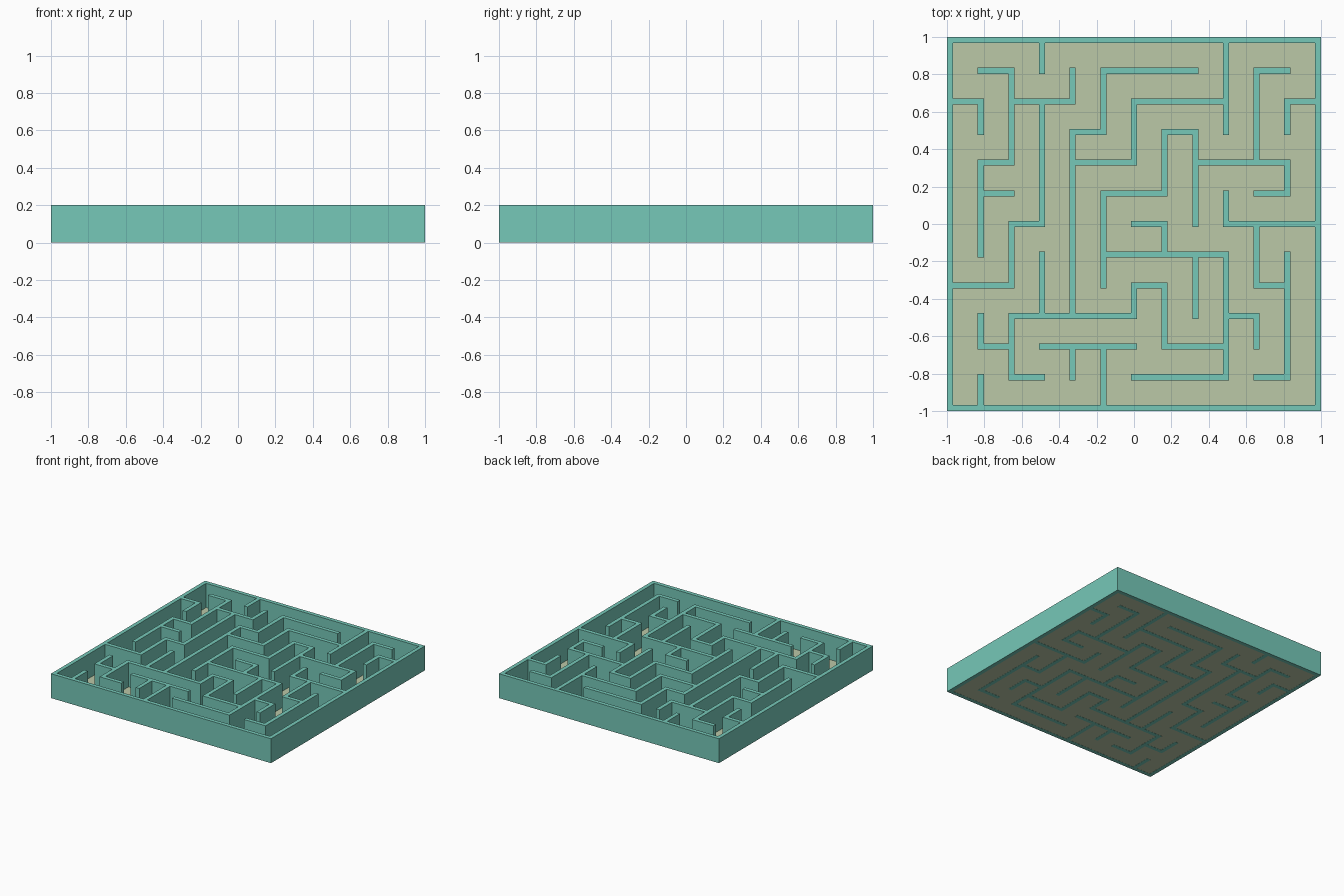
import bpy, bmesh

if "Cube" in bpy.data.objects:
    bpy.data.objects.remove(bpy.data.objects["Cube"])

CELLS = 12
PITCH = 2 / (CELLS + 0.2)      # spacing of wall centre lines
HALF = PITCH * 0.1             # half the wall thickness
HEIGHT = 0.2

# Wall runs on each grid line: line index -> (start, end) in cells
ACROSS = {
    0: [(0, 12)], 12: [(0, 12)],
    1: [(2, 3), (6, 9), (10, 11)],
    2: [(1, 2), (3, 6), (7, 9)],
    3: [(2, 6), (9, 10)],
    4: [(0, 2), (6, 7), (10, 11)],
    5: [(5, 9)],
    6: [(2, 3), (6, 7), (9, 12)],
    7: [(1, 2), (5, 7), (10, 11)],
    8: [(1, 2), (4, 6), (8, 11)],
    9: [(4, 5), (7, 8)],
    10: [(0, 1), (2, 4), (6, 9), (11, 12)],
    11: [(1, 2), (5, 8), (10, 11)],
}
ALONG = {
    0: [(0, 12)], 12: [(0, 12)],
    1: [(0, 1), (2, 3), (5, 8), (9, 10)],
    2: [(1, 3), (4, 6), (8, 11)],
    3: [(3, 5), (6, 10), (11, 12)],
    4: [(1, 2), (3, 9), (10, 11)],
    5: [(0, 2), (4, 7), (9, 11)],
    6: [(3, 4), (8, 10)],
    7: [(2, 4), (5, 6), (7, 9)],
    8: [(3, 5), (6, 9)],
    9: [(1, 5), (6, 7), (9, 12)],
    10: [(2, 3), (4, 6), (8, 11)],
    11: [(1, 5), (7, 8), (9, 10)],
}


def material(name, rgb):
    mat = bpy.data.materials.new(name)
    mat.diffuse_color = (*rgb, 1)
    mat.use_nodes = True
    mat.node_tree.nodes["Principled BSDF"].inputs["Base Color"].default_value = mat.diffuse_color
    return mat


def finish(bm, name, mat):
    mesh = bpy.data.meshes.new(name)
    bm.to_mesh(mesh)
    bm.free()
    mesh.materials.append(mat)
    obj = bpy.data.objects.new(name, mesh)
    bpy.context.collection.objects.link(obj)
    return obj


def edge(k):
    """Position of the k-th tile edge; even tiles are wall-wide, odd are open."""
    return (k // 2 - CELLS / 2) * PITCH + (HALF if k % 2 else -HALF)


# Mark solid tiles so joined walls form one clean shell
solid = set()
for line, runs in ACROSS.items():
    for a, b in runs:
        solid |= {(k, 2 * line) for k in range(2 * a, 2 * b + 1)}
for line, runs in ALONG.items():
    for a, b in runs:
        solid |= {(2 * line, k) for k in range(2 * a, 2 * b + 1)}

# Walls: footprint extruded upward
bm = bmesh.new()
corners = {}


def corner(i, j):
    if (i, j) not in corners:
        corners[i, j] = bm.verts.new((edge(i), edge(j), 0))
    return corners[i, j]


for i, j in sorted(solid):
    bm.faces.new([corner(i, j), corner(i + 1, j), corner(i + 1, j + 1), corner(i, j + 1)])
raised = bmesh.ops.extrude_face_region(bm, geom=bm.faces[:], use_keep_orig=True)
for item in raised["geom"]:
    if isinstance(item, bmesh.types.BMVert):
        item.co.z = HEIGHT
bmesh.ops.recalc_face_normals(bm, faces=bm.faces[:])
finish(bm, "maze_walls", material("teal", (0.18, 0.58, 0.48)))

# Floor: thin sheet just inside the outer walls
bm = bmesh.new()
bmesh.ops.create_grid(bm, x_segments=1, y_segments=1, size=1 - HALF)
bmesh.ops.translate(bm, verts=bm.verts[:], vec=(0, 0, 0.001))
finish(bm, "maze_floor", material("sand", (0.50, 0.58, 0.39)))
